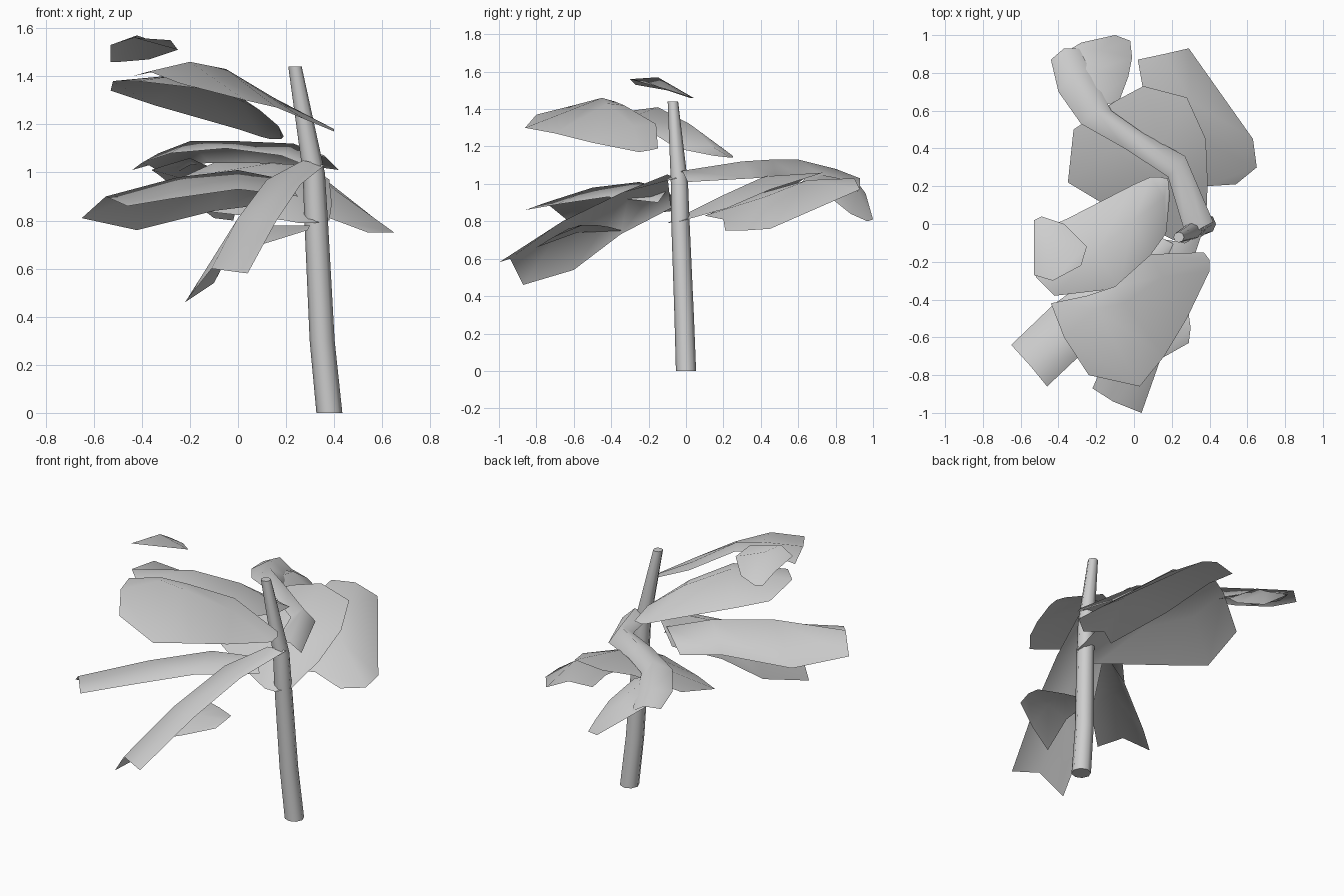
import bpy
import bmesh
import math
from mathutils import Vector

default_cube = bpy.data.objects.get("Cube")
if default_cube:
    bpy.data.objects.remove(default_cube, do_unlink=True)

# One plain material for the whole plant
pale_grey = bpy.data.materials.new("pale_grey")
pale_grey.use_nodes = True
pale_grey.diffuse_color = (.62, .62, .62, 1)
shader = pale_grey.node_tree.nodes["Principled BSDF"]
shader.inputs["Base Color"].default_value = (.62, .62, .62, 1)
shader.inputs["Roughness"].default_value = .9


def finish(name, bm):
    """Turn the bmesh into a smooth shaded object."""
    for face in bm.faces:
        face.smooth = True
    mesh = bpy.data.meshes.new(name)
    bm.to_mesh(mesh)
    bm.free()
    mesh.materials.append(pale_grey)
    obj = bpy.data.objects.new(name, mesh)
    bpy.context.scene.collection.objects.link(obj)
    return obj


def loft(bm, rows, closed=False):
    """Bridge neighbouring rows of vertices with quads."""
    count = len(rows[0])
    for near, far in zip(rows, rows[1:]):
        for i in range(count if closed else count - 1):
            j = (i + 1) % count
            bm.faces.new((near[i], near[j], far[j], far[i]))


def leaf(name, *rows):
    """Folded leaf: every row runs from one edge over the midrib to the other."""
    bm = bmesh.new()
    loft(bm, [[bm.verts.new(point) for point in row] for row in rows])
    bmesh.ops.recalc_face_normals(bm, faces=bm.faces)
    bm.normal_update()
    if sum(face.normal.z * face.calc_area() for face in bm.faces) < 0:
        bmesh.ops.reverse_faces(bm, faces=bm.faces)
    return finish(name, bm)


def stem(name, path, sides=8):
    """Tapered tube through (centre, radius) pairs, capped at both ends."""
    bm = bmesh.new()
    rings = []
    for centre, radius in path:
        ring = []
        for i in range(sides):
            angle = math.tau * i / sides
            offset = Vector((math.cos(angle), math.sin(angle), 0)) * radius
            ring.append(bm.verts.new(Vector(centre) + offset))
        rings.append(ring)
    loft(bm, rings, closed=True)
    bm.faces.new(list(reversed(rings[0])))
    bm.faces.new(rings[-1])
    obj = finish(name, bm)
    bpy.ops.object.select_all(action="DESELECT")
    obj.select_set(True)
    bpy.context.view_layer.objects.active = obj
    bpy.ops.object.shade_smooth_by_angle(angle=math.radians(50))
    return obj


# Leaning trunk
stem("trunk", [
    ((.38, 0, 0), .054),
    ((.35, -.01, .3), .052),
    ((.325, -.03, .8), .049),
    ((.315, -.035, 1), .046),
    ((.237, -.07, 1.44), .028),
])

# Small leaf floating at the top
leaf("top_leaf",
     [(-.53, -.27, 1.53), (-.43, -.3, 1.56), (-.28, -.22, 1.55)],
     [(-.53, -.1, 1.5), (-.42, -.15, 1.57), (-.25, -.12, 1.51)],
     [(-.53, .02, 1.46), (-.49, .04, 1.46), (-.37, 0, 1.47)])

# Two broad upper leaves
leaf("upper_leaf_rear",
     [(-.42, -.38, 1.38), (-.52, -.28, 1.38), (-.53, -.05, 1.34)],
     [(-.08, -.34, 1.34), (-.2, -.15, 1.41), (-.35, .03, 1.28)],
     [(.09, -.16, 1.26), (0, .02, 1.32), (0, .21, 1.18)],
     [(.17, -.05, 1.19), (.16, .14, 1.2), (.09, .25, 1.15)],
     [(.19, .15, 1.15), (.18, .24, 1.14), (.13, .25, 1.14)])

leaf("upper_leaf_front",
     [(-.44, -.42, 1.4), (-.37, -.6, 1.42), (-.24, -.8, 1.37)],
     [(-.25, -.38, 1.44), (-.2, -.45, 1.46), (.03, -.86, 1.3)],
     [(-.1, -.33, 1.42), (-.05, -.42, 1.43), (.16, -.7, 1.27)],
     [(.09, -.16, 1.32), (.15, -.28, 1.31), (.28, -.5, 1.22)],
     [(.37, -.15, 1.19), (.4, -.19, 1.18), (.4, -.25, 1.17)])

# Long drooping leaves at the front
leaf("front_leaf_outer",
     [(-.65, -.64, .81), (-.55, -.75, .9), (-.46, -.86, .86)],
     [(-.42, -.42, .76), (-.25, -.5, .98), (-.28, -.69, .89)],
     [(-.1, -.2, .84), (0, -.25, 1.01), (0, -.42, .93)],
     [(.06, -.03, .86), (.2, -.1, .97), (.25, -.15, .9)])

leaf("front_leaf_low",
     [(-.22, -.87, .46), (-.11, -.94, .6), (.04, -1, .58)],
     [(-.1, -.6, .54), (0, -.63, .81), (.16, -.66, .8)],
     [(0, -.35, .73), (.12, -.3, .97), (.26, -.35, .95)],
     [(.15, -.08, .87), (.27, -.1, 1.05), (.36, -.05, 1.03)])

leaf("front_leaf_small",
     [(-.05, -.8, .66), (0, -.58, .74), (.02, -.34, .75)],
     [(.13, -.72, .71), (.14, -.57, .78), (.16, -.41, .77)],
     [(.29, -.63, .76), (.3, -.55, .78), (.29, -.48, .78)])

# Arching narrow leaf at the back
leaf("back_leaf_narrow",
     [(.28, -.08, 1.03), (.36, -.02, 1.07), (.42, .01, 1.01)],
     [(.18, .25, 1.07), (.23, .3, 1.12), (.27, .36, 1.03)],
     [(-.05, .4, 1.1), (0, .46, 1.13), (.05, .48, 1.04)],
     [(-.28, .53, 1.08), (-.2, .6, 1.13), (-.12, .6, 1.04)],
     [(-.4, .7, 1.04), (-.33, .8, 1.08), (-.2, .75, 1.03)],
     [(-.44, .87, 1.01), (-.37, .93, 1.03), (-.29, .93, .98)])

# Round tipped leaf hanging off the end of the narrow one
leaf("back_leaf_round",
     [(-.3, .66, 1.03), (-.2, .66, 1.06), (-.09, .62, 1.01)],
     [(-.36, .82, 1.01), (-.2, .82, 1.03), (-.03, .78, .92)],
     [(-.33, .93, .99), (-.18, .92, .96), (-.01, .88, .84)],
     [(-.28, .96, .95), (-.1, 1, .81), (-.02, .97, .8)])

# Broad leaves spreading back from the trunk
leaf("back_leaf_broad",
     [(.2, -.08, .8), (.25, -.1, .79), (.32, -.1, .79), (.38, -.03, .8)],
     [(-.15, .1, .84), (.1, .2, .94), (.25, .2, .94), (.39, .22, .87)],
     [(-.35, .22, .86), (-.1, .4, 1), (.15, .42, 1.04), (.38, .45, .97)],
     [(-.32, .5, .94), (-.1, .65, 1.04), (.05, .73, 1.06), (.28, .67, 1.04)])

leaf("back_leaf_left",
     [(.25, .1, .83), (.38, .2, .81), (.54, .21, .75)],
     [(.1, .4, .95), (.4, .42, .93), (.65, .3, .75)],
     [(.05, .7, 1.02), (.3, .65, 1.02), (.63, .45, .76)],
     [(.02, .87, 1.02), (.16, .9, 1.03), (.29, .93, .97)])
